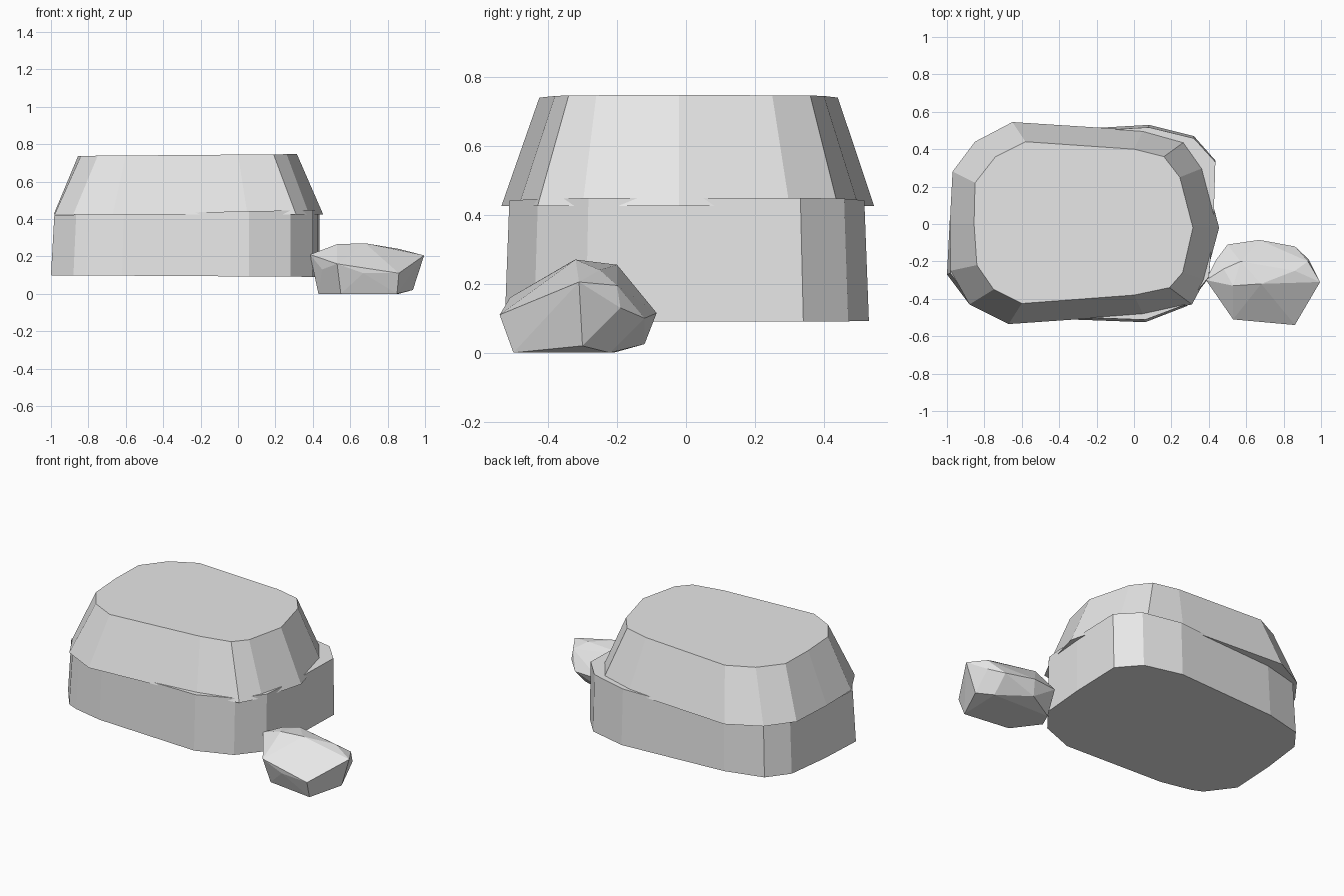
import bpy, bmesh

stone = bpy.data.materials.new("stone_grey")
stone.diffuse_color = (0.8, 0.8, 0.8, 1)


def add_object(name, bm):
    bmesh.ops.recalc_face_normals(bm, faces=bm.faces)
    mesh = bpy.data.meshes.new(name)
    bm.to_mesh(mesh)
    bm.free()
    mesh.materials.append(stone)
    obj = bpy.data.objects.new(name, mesh)
    bpy.context.collection.objects.link(obj)
    return obj


def tapered_block(name, low, high, z_low, z_high):
    """Closed block between two outlines with equal point counts."""
    bm = bmesh.new()
    a = [bm.verts.new((x, y, z_low(x))) for x, y in low]
    b = [bm.verts.new((x, y, z_high(x))) for x, y in high]
    bm.faces.new(a[::-1])
    bm.faces.new(b)
    n = len(a)
    for i in range(n):
        j = (i + 1) % n
        bm.faces.new((a[i], a[j], b[j], b[i]))
    return add_object(name, bm)


# lower boulder layer: nearly straight sides
base = [(-1.0, -0.27), (-0.88, -0.43), (-0.81, -0.46), (-0.62, -0.50),
        (0.06, -0.525), (0.28, -0.44), (0.40, -0.29), (0.425, 0.0),
        (0.435, 0.34), (0.32, 0.47), (0.08, 0.53), (-0.61, 0.49),
        (-0.85, 0.43), (-0.95, 0.30), (-0.985, 0.02)]
base_top = [(-0.28 + (x + 0.28) * (0.975 if x < 0 else 1.0), y * 0.975)
            for x, y in base]
tapered_block("lower_rock_layer", base, base_top,
              lambda x: 0.093 - 0.006 * x, lambda x: 0.44 + 0.02 * x)

# upper boulder layer: strongly tapered sides, overhanging the lower one
rim = [(-0.98, -0.25), (-0.88, -0.43), (-0.67, -0.535), (0.05, -0.485),
       (0.31, -0.43), (0.38, -0.30), (0.455, -0.02), (0.37, 0.30),
       (0.27, 0.44), (0.05, 0.50), (-0.65, 0.545), (-0.85, 0.44),
       (-0.97, 0.28), (-0.985, 0.0)]
cap = [(-0.84, -0.22), (-0.75, -0.35), (-0.60, -0.425), (0.0, -0.38),
       (0.19, -0.34), (0.26, -0.26), (0.315, -0.02), (0.245, 0.25),
       (0.16, 0.36), (0.0, 0.40), (-0.58, 0.44), (-0.74, 0.36),
       (-0.85, 0.22), (-0.855, 0.0)]
tapered_block("upper_rock_layer", rim, cap,
              lambda x: 0.425, lambda x: 0.744 + 0.008 * x)

# small faceted stone beside the boulder
points = [(0.385, -0.30, 0.21), (0.44, -0.19, 0.17), (0.50, -0.11, 0.12),
          (0.67, -0.085, 0.115), (0.86, -0.12, 0.10), (0.935, -0.19, 0.13),
          (0.995, -0.31, 0.205), (0.86, -0.54, 0.11), (0.67, -0.52, 0.11),
          (0.53, -0.51, 0.16), (0.45, -0.39, 0.13), (0.48, -0.24, 0.245),
          (0.53, -0.33, 0.265), (0.68, -0.32, 0.27), (0.57, -0.20, 0.255),
          (0.86, -0.25, 0.24), (0.93, -0.20, 0.195), (0.945, -0.33, 0.10),
          (0.935, -0.30, 0.02), (0.43, -0.30, 0.0), (0.47, -0.21, 0.0),
          (0.55, -0.46, 0.0), (0.85, -0.50, 0.0), (0.86, -0.22, 0.0),
          (0.65, -0.12, 0.025)]
bm = bmesh.new()
for p in points:
    bm.verts.new(p)
hull = bmesh.ops.convex_hull(bm, input=bm.verts)
loose = [v for v in bm.verts if not v.link_faces]
bmesh.ops.delete(bm, geom=loose, context='VERTS')
add_object("small_stone", bm)
